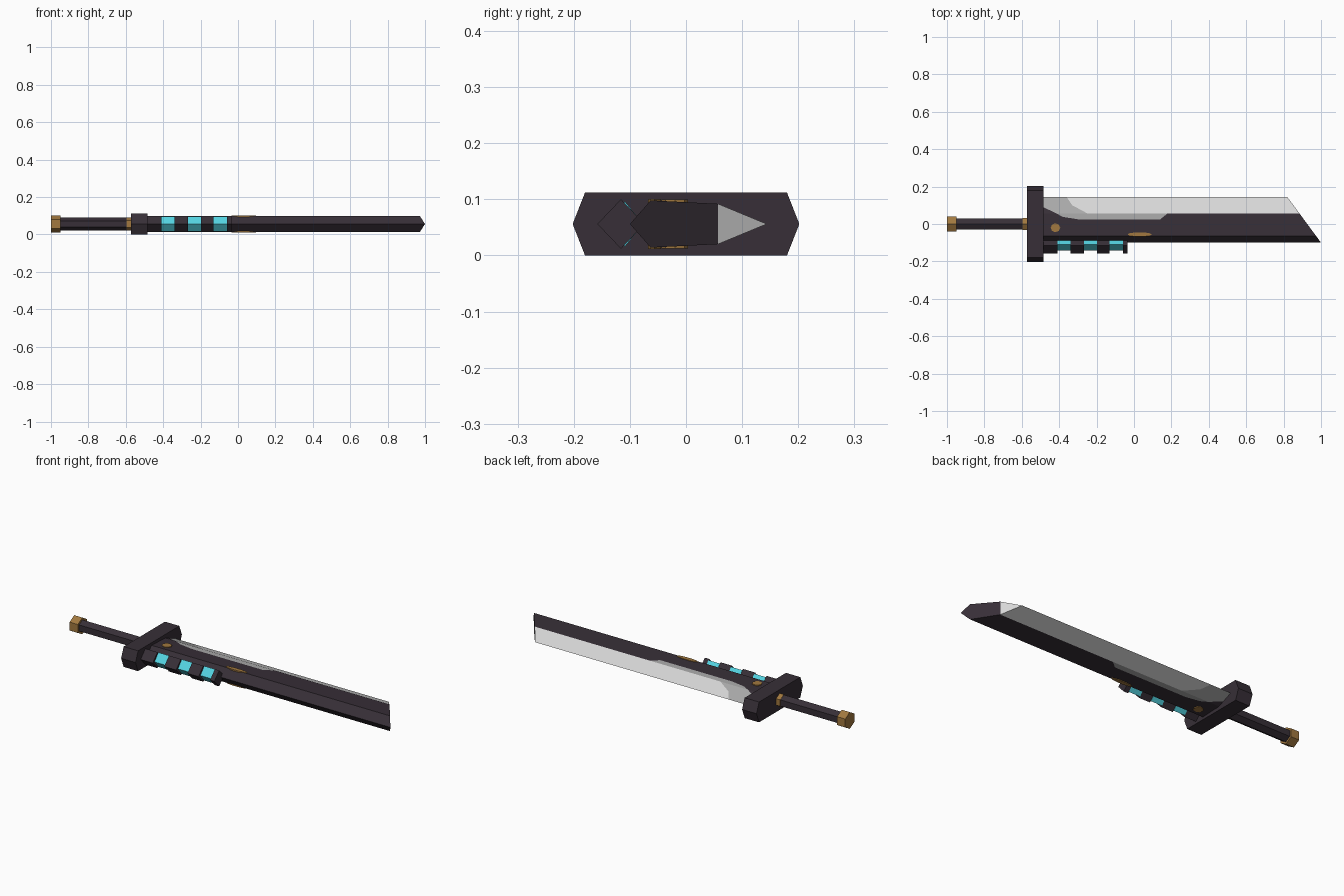
import bpy, bmesh, math

if "Cube" in bpy.data.objects:
    bpy.data.objects.remove(bpy.data.objects["Cube"])

ZC = 0.056  # height of the sword's mid plane


def material(name, rgb):
    m = bpy.data.materials.new(name)
    m.diffuse_color = (*rgb, 1)
    m.use_nodes = True
    m.node_tree.nodes["Principled BSDF"].inputs["Base Color"].default_value = m.diffuse_color
    return m


DARK = material("dark_metal", (0.038, 0.028, 0.038))
GOLD = material("gold", (0.36, 0.19, 0.05))
CYAN = material("cyan_glow", (0.09, 0.66, 0.76))
SILVER = material("silver_edge", (0.68, 0.68, 0.68))
GREY = material("grey_steel", (0.40, 0.40, 0.40))


def finish(name, bm, mats):
    bmesh.ops.remove_doubles(bm, verts=bm.verts, dist=1e-5)
    bmesh.ops.recalc_face_normals(bm, faces=bm.faces)
    me = bpy.data.meshes.new(name)
    bm.to_mesh(me)
    bm.free()
    for m in mats:
        me.materials.append(m)
    ob = bpy.data.objects.new(name, me)
    bpy.context.collection.objects.link(ob)
    return ob


def prism(name, points, axis, a, b, mat):
    """Extrude a 2D profile: axis 'x' uses (y, z) points, 'z' uses (x, y); z is from the mid plane."""
    bm = bmesh.new()

    def ring(t):
        return [bm.verts.new((t, p, q + ZC) if axis == 'x' else (p, q, t + ZC)) for p, q in points]
    r0, r1 = ring(a), ring(b)
    bm.faces.new(r0)
    bm.faces.new(r1)
    n = len(points)
    for i in range(n):
        bm.faces.new((r0[i], r0[(i + 1) % n], r1[(i + 1) % n], r1[i]))
    return finish(name, bm, [mat])


def ngon(n, rp, rq, cp=0, cq=0, turn=0):
    return [(cp + rp * math.cos(turn + math.tau * i / n),
             cq + rq * math.sin(turn + math.tau * i / n)) for i in range(n)]


# Handle, pommel, collar: hexagonal bars with a corner pointing up
for name, r, a, b, mat in (("handle", 0.034, -0.96, -0.56, DARK),
                           ("pommel", 0.046, -1.0, -0.95, GOLD),
                           ("collar", 0.036, -0.597, -0.565, GOLD)):
    prism(name, ngon(6, r, r, turn=math.pi / 2), 'x', a, b, mat)

# Guard: long block with pointed ends
prism("guard", [(-0.202, 0), (-0.18, -ZC), (0.18, -ZC), (0.202, 0), (0.18, ZC), (-0.18, ZC)],
      'x', -0.572, -0.484, DARK)

# Blade: flat colour regions laid out in plan, lifted onto the section, mirrored below
SECTION = [(-0.1, 0.0), (-0.063, 0.042), (0.057, 0.036), (0.144, 0.0)]


def lift(y):
    for (y0, z0), (y1, z1) in zip(SECTION, SECTION[1:]):
        if y <= y1 + 1e-9:
            return z0 + (z1 - z0) * (y - y0) / (y1 - y0)
    return 0.0


def end_x(y):
    return 0.82 + (0.144 - y) * 0.18 / 0.244


SP, RI, BE, ED, X0 = -0.1, -0.063, 0.057, 0.144, -0.5
regions = [
    (0, [(X0, SP), (end_x(SP), SP), (end_x(RI), RI), (X0, RI)]),                   # spine bevel
    (0, [(X0, RI), (end_x(RI), RI), (end_x(BE), BE), (0.18, BE), (0.14, 0.025),
         (-0.30, 0.025), (-0.38, 0.038), (-0.417, BE), (X0, BE)]),                 # flat
    (2, [(-0.417, BE), (-0.38, 0.038), (-0.30, 0.025), (0.14, 0.025), (0.18, BE),
         (-0.25, BE)]),                                                            # worn flat
    (0, [(X0, BE), (-0.417, BE), (X0, 0.098)]),                                    # corner by guard
    (2, [(X0, 0.098), (-0.417, BE), (-0.25, BE), (-0.33, 0.10), (-0.36, ED), (X0, ED)]),
    (1, [(-0.25, BE), (end_x(BE), BE), (end_x(ED), ED), (-0.36, ED), (-0.33, 0.10)]),  # edge
]
bm = bmesh.new()
for side in (1, -1):
    for mi, pts in regions:
        f = bm.faces.new([bm.verts.new((x, y, ZC + side * lift(y))) for x, y in pts])
        f.material_index = mi
# slanted tip and hidden root
for at in (end_x, lambda y: X0):
    for mi, up in ((0, SECTION[:3]), (1, SECTION[2:])):
        loop = up + [(y, -z) for y, z in reversed(up) if z > 0]
        f = bm.faces.new([bm.verts.new((at(y), y, ZC + z)) for y, z in loop])
        f.material_index = mi
finish("blade", bm, [DARK, SILVER, GREY])

# Gold studs that pass through the blade
prism("round_stud", ngon(8, 0.026, 0.024, -0.42, -0.02), 'z', -0.044, 0.044, GOLD)
prism("oval_stud", ngon(10, 0.065, 0.012, 0.03, -0.056), 'z', -0.0445, 0.0445, GOLD)

# Spine rail: dark diamond blocks around a slimmer cyan core
for i, (a, b) in enumerate(((-0.49, -0.41), (-0.34, -0.267), (-0.198, -0.13), (-0.06, -0.034))):
    prism(f"rail_block_{i + 1}", ngon(4, 0.042, 0.044, -0.116), 'x', a, b, DARK)
for i, (a, b) in enumerate(((-0.41, -0.34), (-0.267, -0.198), (-0.13, -0.06))):
    prism(f"cyan_cell_{i + 1}", ngon(4, 0.033, 0.04, -0.109), 'x', a, b, CYAN)
